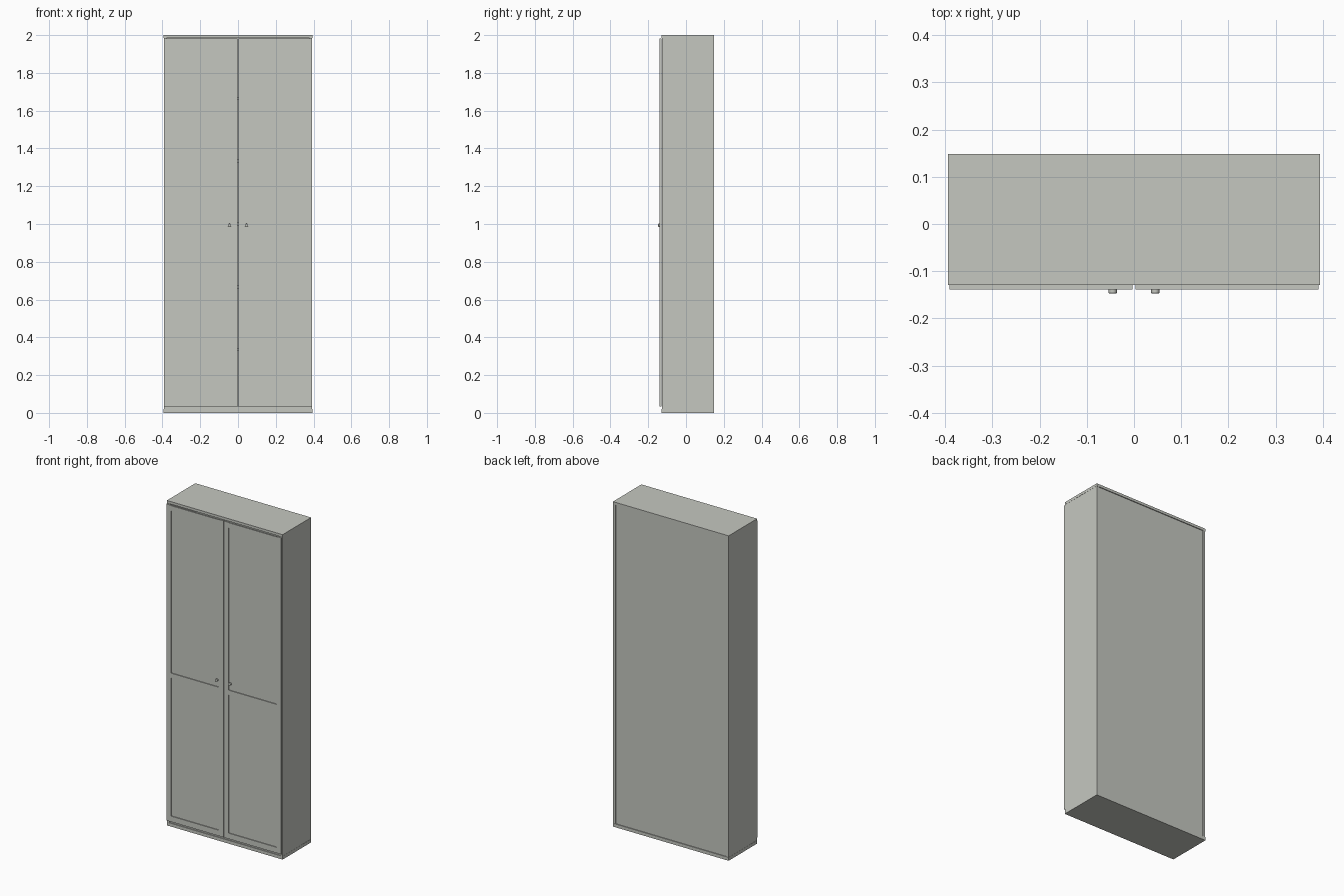
import bpy, math

cube = bpy.data.objects.get("Cube")
if cube:
    bpy.data.objects.remove(cube, do_unlink=True)

paint = bpy.data.materials.new("pale_grey_paint")
paint.use_nodes = True
colour = (0.56, 0.575, 0.53, 1)
paint.diffuse_color = colour
paint.node_tree.nodes["Principled BSDF"].inputs["Base Color"].default_value = colour

HALF_W, FRONT, BACK, TOP = 0.394, -0.129, 0.148, 2.0
BOARD = 0.016          # carcass board thickness
BASE = 0.02            # base board height
DOOR_FRONT = -0.139
DOOR_LOW, DOOR_HIGH = 0.035, 1.983


def box(name, x, y, z):
    """Box from (min, max) pairs along each axis."""
    bpy.ops.mesh.primitive_cube_add(size=1, location=[sum(p) / 2 for p in (x, y, z)])
    ob = bpy.context.object
    ob.name = name
    ob.scale = [p[1] - p[0] for p in (x, y, z)]
    bpy.ops.object.transform_apply(location=False, rotation=False, scale=True)
    ob.data.materials.append(paint)
    return ob


# Carcass: top, base, sides, recessed back
lid = TOP - BOARD
inner = HALF_W - BOARD
box("top_board", (-HALF_W, HALF_W), (FRONT, BACK), (lid, TOP))
box("base_board", (-HALF_W, HALF_W), (FRONT, BACK), (0, BASE))
for side, name in ((-1, "right"), (1, "left")):
    box(name + "_side_panel", sorted((side * inner, side * (HALF_W - 0.001))),
        (FRONT + 0.001, BACK - 0.001), (BASE, lid))
box("back_panel", (-inner, inner), (BACK - 0.012, BACK - 0.005), (BASE, lid))
box("bottom_shelf", (-inner, inner), (FRONT + 0.006, BACK - 0.012), (BASE, DOOR_LOW))

# Inner shelves
for i in range(1, 6):
    z = i * TOP / 6
    box(f"shelf_{i}", (-inner, inner), (FRONT + 0.006, BACK - 0.012), (z - 0.007, z + 0.007))

# Doors: stiles, rails, recessed panels and a round knob
STILE = 0.031
for side, name in ((-1, "right"), (1, "left")):
    def span(a, b):
        return sorted((side * a, side * b))

    near, far = 0.003, HALF_W - 0.003
    depth = (DOOR_FRONT, FRONT)
    box(name + "_door_inner_stile", span(near, near + STILE), depth, (DOOR_LOW, DOOR_HIGH))
    box(name + "_door_outer_stile", span(far - STILE, far), depth, (DOOR_LOW, DOOR_HIGH))
    opening = span(near + STILE, far - STILE)
    rails = {"bottom": (DOOR_LOW, 0.07), "middle": (0.92, 0.95), "top": (1.95, DOOR_HIGH - 0.002)}
    for part, z in rails.items():
        box(f"{name}_door_{part}_rail", opening, depth, z)
    for part, z in (("lower", (0.07, 0.92)), ("upper", (0.95, 1.95))):
        box(f"{name}_door_{part}_panel", opening, (DOOR_FRONT + 0.005, FRONT - 0.001), z)

    bpy.ops.mesh.primitive_cylinder_add(
        vertices=24, radius=0.0085, depth=0.009,
        location=(side * 0.045, DOOR_FRONT - 0.0035, 0.993), rotation=(math.pi / 2, 0, 0))
    knob = bpy.context.object
    knob.name = name + "_knob"
    knob.data.materials.append(paint)
    bevel = knob.modifiers.new("rounded_rim", "BEVEL")
    bevel.width, bevel.segments = 0.0012, 2
    bpy.ops.object.shade_smooth_by_angle()
